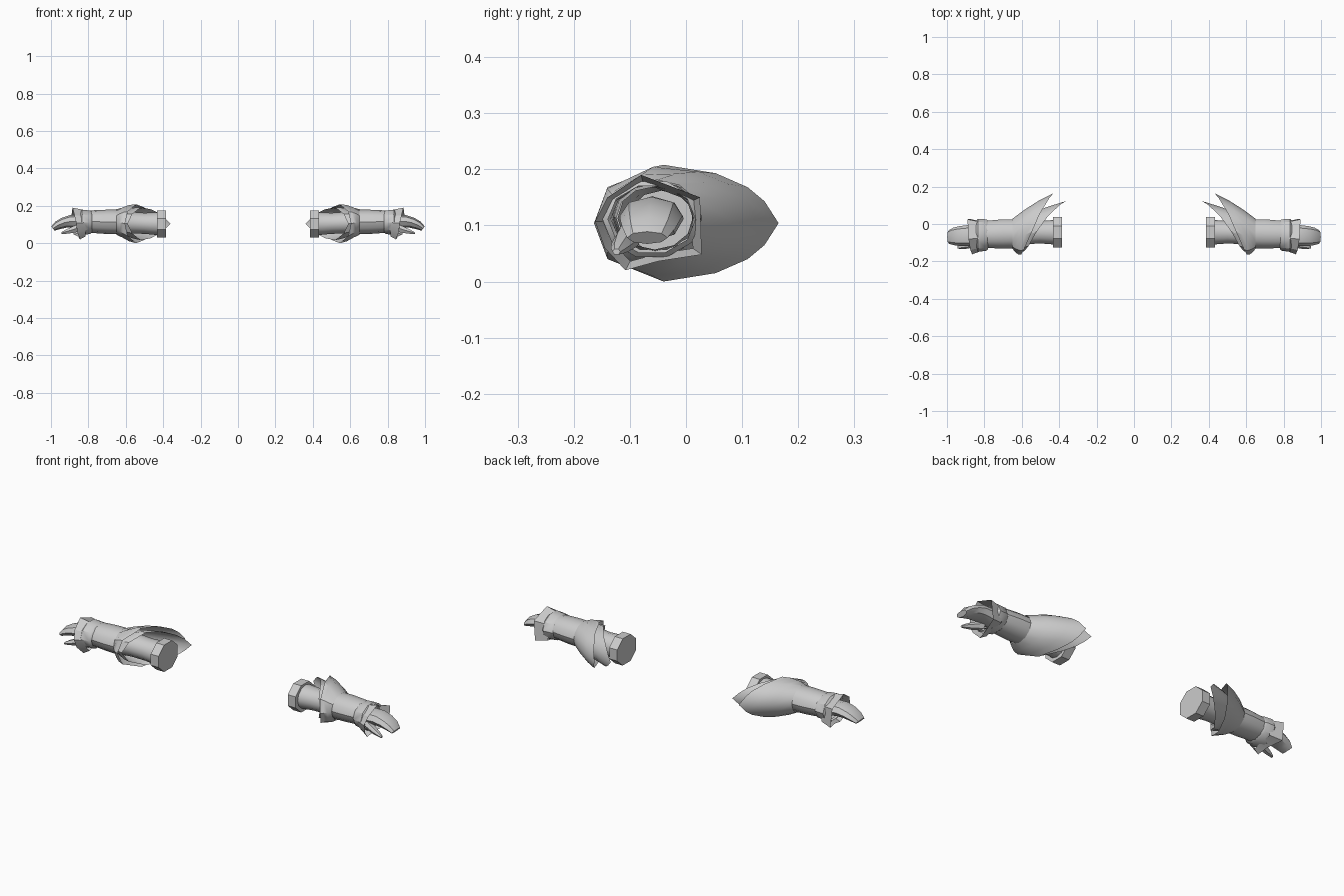
import bpy, bmesh, math
from mathutils import Vector

cube = bpy.data.objects.get("Cube")
if cube:
    bpy.data.objects.remove(cube, do_unlink=True)

steel = bpy.data.materials.new("plain_grey")
steel.use_nodes = True
GREY = (0.6, 0.6, 0.6, 1)
steel.diffuse_color = GREY
steel.node_tree.nodes["Principled BSDF"].inputs["Base Color"].default_value = GREY


def ring(x, y, z, ry, rz, n=12, lean=0.0, turn=0.0):
    """Ellipse across the arm; lean shifts x along with z."""
    pts = []
    for i in range(n):
        a = 2 * math.pi * i / n + turn
        dz = rz * math.sin(a)
        pts.append(Vector((x + lean * dz, y - ry * math.cos(a), z + dz)))
    return pts


def loft(name, rings, cap_start=False, cap_end=False, angle=35):
    """Skin rings of equal count, then mirror to the other arm."""
    bm = bmesh.new()
    vs = [[bm.verts.new(p) for p in r] for r in rings]
    n = len(vs[0])
    for a, b in zip(vs, vs[1:]):
        for i in range(n):
            j = (i + 1) % n
            bm.faces.new((a[i], b[i], b[j], a[j]))
    if cap_start:
        bm.faces.new(vs[0])
    if cap_end:
        bm.faces.new(vs[-1][::-1])
    # point the faces away from the arm's axis
    bm.normal_update()
    total = 0
    for f in bm.faces:
        c = f.calc_center_median()
        mid = sum((v.co for v in bm.verts), Vector()) / len(bm.verts)
        total += f.normal.dot(c - mid) * f.calc_area()
    if total < 0:
        bmesh.ops.reverse_faces(bm, faces=bm.faces[:])
    me = bpy.data.meshes.new(name)
    bm.to_mesh(me)
    bm.free()
    me.materials.append(steel)
    ob = bpy.data.objects.new(name, me)
    bpy.context.collection.objects.link(ob)
    bpy.ops.object.select_all(action="DESELECT")
    ob.select_set(True)
    bpy.context.view_layer.objects.active = ob
    bpy.ops.object.shade_smooth_by_angle(angle=math.radians(angle))
    mod = ob.modifiers.new("other_arm", "MIRROR")
    mod.use_mirror_merge = False
    return ob


def mirrored_rim(half, mid_z):
    """Close a front-to-tip upper edge with its reflection below."""
    top = [Vector(p) for p in half]
    low = [Vector((p.x, p.y, 2 * mid_z - p.z)) for p in top[-2:0:-1]]
    return top + low


def flare(name, base, rim, bulge):
    """Shell that swells from a base ring out to a shaped rim."""
    rings = []
    for t in (0, 0.3, 0.65, 1):
        row = []
        for b, r in zip(base, rim):
            p = b.lerp(r, t)
            out = Vector((0, p.y + 0.05, p.z - 0.105)).normalized()
            row.append(p + out * bulge * math.sin(math.pi * t))
        rings.append(row)
    return loft(name, rings)


# Elbow end: closed cuff and the narrow tube
loft("elbow_cuff", [
    ring(0.385, -0.045, 0.102, 0.088, 0.078, 8, turn=math.pi / 8),
    ring(0.432, -0.045, 0.102, 0.088, 0.078, 8, turn=math.pi / 8)], True, True)
loft("elbow_tube", [
    ring(0.42, -0.044, 0.104, 0.066, 0.062),
    ring(0.50, -0.044, 0.106, 0.060, 0.056),
    ring(0.58, -0.046, 0.110, 0.062, 0.058),
    ring(0.66, -0.050, 0.113, 0.072, 0.063)])

# Forearm sleeve
loft("forearm", [
    ring(0.62, -0.052, 0.113, 0.077, 0.066),
    ring(0.70, -0.053, 0.114, 0.078, 0.065),
    ring(0.77, -0.055, 0.115, 0.074, 0.061),
    ring(0.84, -0.056, 0.113, 0.068, 0.056)])

# Two leaf-shaped elbow guards sweeping backward
outer_rim = mirrored_rim([
    (0.604, -0.164, 0.104), (0.590, -0.140, 0.168), (0.545, -0.040, 0.208),
    (0.505, 0.053, 0.193), (0.470, 0.110, 0.168), (0.452, 0.140, 0.143),
    (0.430, 0.165, 0.104)], 0.104)
flare("outer_elbow_guard", ring(0.65, -0.052, 0.113, 0.080, 0.068), outer_rim, 0.010)
inner_rim = mirrored_rim([
    (0.590, -0.148, 0.104), (0.565, -0.120, 0.156), (0.520, -0.040, 0.192),
    (0.465, 0.035, 0.181), (0.420, 0.080, 0.158), (0.392, 0.105, 0.136),
    (0.362, 0.123, 0.104)], 0.104)
flare("inner_elbow_guard", ring(0.635, -0.052, 0.112, 0.075, 0.064), inner_rim, 0.006)

# Wrist band and the angular flared guard over the hand
loft("wrist_band", [
    ring(0.780, -0.058, 0.112, 0.076, 0.058, 10),
    ring(0.790, -0.059, 0.112, 0.084, 0.066, 10),
    ring(0.835, -0.061, 0.111, 0.088, 0.071, 10),
    ring(0.845, -0.061, 0.111, 0.078, 0.062, 10)])
wrist_rim = [Vector(p) for p in (
    (0.865, -0.162, 0.107), (0.875, -0.140, 0.150), (0.885, -0.080, 0.190),
    (0.890, 0.025, 0.150), (0.880, 0.028, 0.048), (0.855, -0.050, 0.036),
    (0.845, -0.108, 0.020), (0.860, -0.145, 0.060))]
middle = Vector((0.80, -0.06, 0.11))
wrist_base = [Vector((0.815, middle.y + (p.y - middle.y) * 0.82,
                      middle.z + (p.z - middle.z) * 0.82)) for p in wrist_rim]
loft("wrist_guard", [wrist_base, wrist_rim], angle=25)

# Mitten hand curling downward, with a thumb beneath its front edge
loft("hand", [
    ring(0.820, -0.060, 0.112, 0.056, 0.040, 8),
    ring(0.890, -0.062, 0.117, 0.056, 0.034, 8, 0.2),
    ring(0.930, -0.064, 0.109, 0.053, 0.026, 8, 0.5),
    ring(0.965, -0.066, 0.095, 0.047, 0.020, 8, 0.6),
    ring(0.990, -0.069, 0.078, 0.036, 0.011, 8, 0.8)], True, True)
loft("thumb", [
    ring(0.840, -0.098, 0.086, 0.024, 0.026, 6),
    ring(0.890, -0.112, 0.070, 0.020, 0.019, 6),
    ring(0.925, -0.120, 0.060, 0.014, 0.012, 6),
    ring(0.945, -0.124, 0.053, 0.007, 0.006, 6)], True, True)
